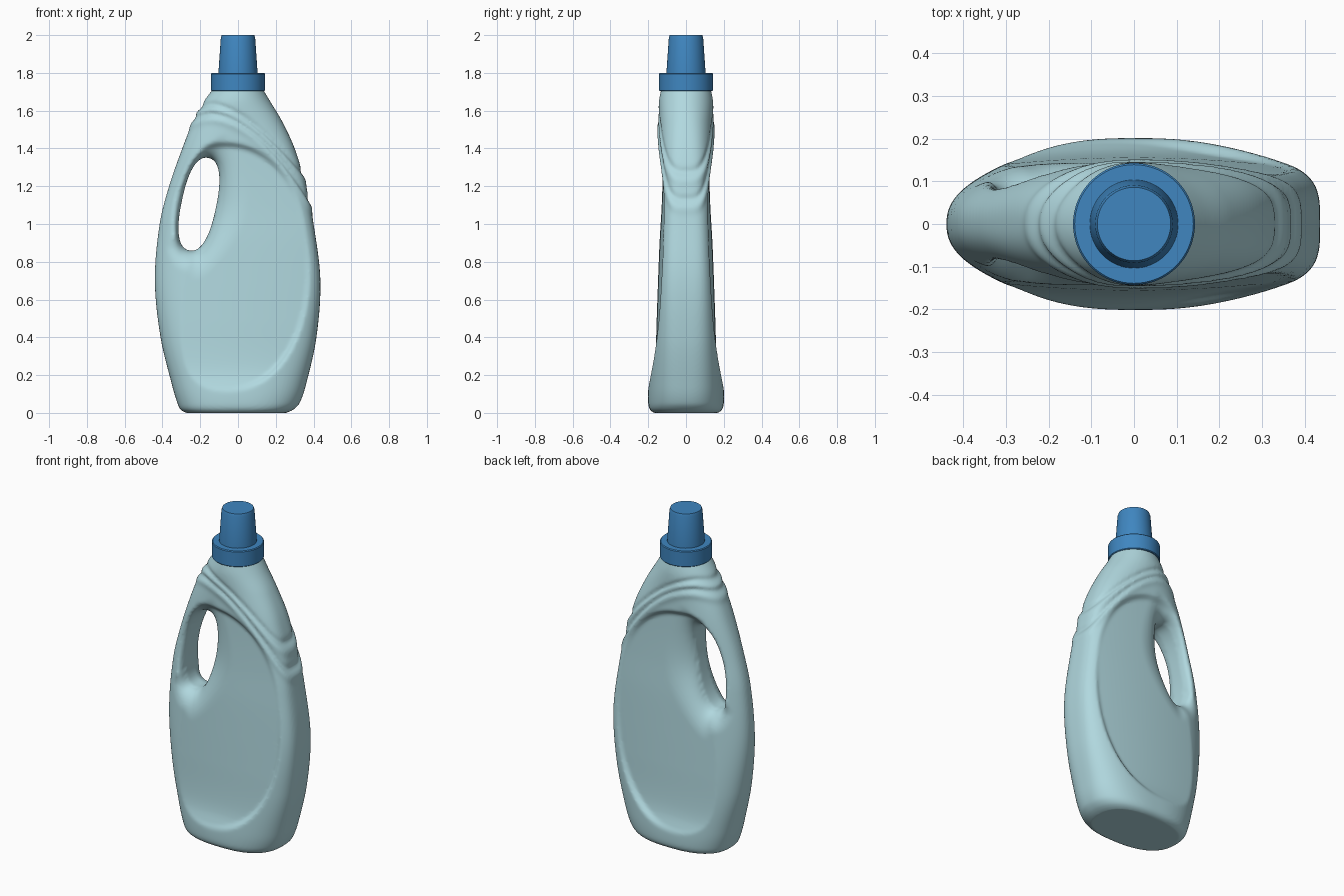
import bpy, bmesh
from math import sin, cos, pi, exp, sqrt

if "Cube" in bpy.data.objects:
    bpy.data.objects.remove(bpy.data.objects["Cube"])

# z, left x, right x, half depth, left squareness, right squareness
BODY = [
    (0.0, -.275, .255, .170, 2.5, 2.5), (.015, -.302, .29, .190, 2.5, 2.5),
    (.05, -.32, .325, .200, 2.5, 2.5), (.15, -.35, .36, .200, 2.5, 2.7),
    (.4, -.41, .415, .185, 2.4, 3.2), (.7, -.44, .436, .165, 2.3, 3.8),
    (1.0, -.415, .40, .150, 2.3, 3.8), (1.2, -.365, .36, .145, 2.3, 3.4),
    (1.4, -.295, .30, .147, 2.4, 2.8), (1.55, -.235, .23, .145, 2.2, 2.3),
    (1.65, -.18, .17, .143, 2.0, 2.0), (1.72, -.128, .128, .130, 2.0, 2.0)]
# z, half depth of the recessed side panel
PANEL = [(0, .21), (.1, .20), (.2, .173), (.3, .162), (.5, .155), (.7, .148),
         (.9, .14), (1.1, .129), (1.3, .123), (1.72, .12)]


def sample(table, z):
    """Smooth interpolation through the rows of a table."""
    n = len(table)
    i = 0
    while i < n - 2 and z > table[i + 1][0]:
        i += 1
    p, q = table[i], table[i + 1]
    o, r = table[max(i - 1, 0)], table[min(i + 2, n - 1)]
    h = q[0] - p[0]
    t = (z - p[0]) / h
    out = []
    for k in range(1, len(p)):
        m0 = (q[k] - o[k]) / (q[0] - o[0]) * h
        m1 = (r[k] - p[k]) / (r[0] - p[0]) * h
        out.append((2*t**3 - 3*t*t + 1) * p[k] + (t**3 - 2*t*t + t) * m0
                   + (3*t*t - 2*t**3) * q[k] + (t**3 - t*t) * m1)
    return out


def step(a, b, v):
    t = min(max((v - a) / (b - a), 0), 1)
    return t * t * (3 - 2 * t)


# Tilted grip hole: centre, long axis, half sizes, squareness
HX, HZ, AX, AZ, HL, HW, HN = -.207, 1.105, .204, .979, .25, .092, 2.4


def grip_pinch(x, z):
    """Thins the bottle toward the hole so the handle becomes round."""
    dx, dz = x - HX, z - HZ
    a, b = dx * AX + dz * AZ, dx * AZ - dz * AX
    rho = ((abs(a) / HL)**HN + (abs(b) / HW)**HN)**(1 / HN) + 1e-6
    dist = (rho - 1) * sqrt(a * a + b * b) / rho
    width = .05 + .12 * step(-.06, .08, b)
    if a < 0:
        width = max(width, .05 + .07 * step(-.18, -.27, a))
    t = min(max(dist / width, 0), 1)
    return .22 + .78 * sqrt(1 - (1 - t)**2)


def ridges(x, z):
    """Two swept steps across the shoulder."""
    d = abs(x + .14)
    out = 0
    for c in (1.625 - .345 * (d / .47)**1.6, 1.575 - .435 * (d / .505)**1.8):
        out += .006 * exp(-((z - c + .024) / .02)**2)
        out -= .009 * exp(-((z - c - .008) / .014)**2)
    return out


def material(name, rgb):
    m = bpy.data.materials.new(name)
    m.diffuse_color = (*rgb, 1)
    m.use_nodes = True
    m.node_tree.nodes["Principled BSDF"].inputs["Base Color"].default_value = m.diffuse_color
    return m


def loft(name, rings, mat=None):
    """Closed solid through a stack of equal rings."""
    bm = bmesh.new()
    vs = [[bm.verts.new(p) for p in ring] for ring in rings]
    n = len(vs[0])
    for lo, hi in zip(vs, vs[1:]):
        for i in range(n):
            j = (i + 1) % n
            bm.faces.new((lo[i], lo[j], hi[j], hi[i]))
    bm.faces.new(vs[0][::-1])
    bm.faces.new(vs[-1])
    bmesh.ops.recalc_face_normals(bm, faces=bm.faces)
    me = bpy.data.meshes.new(name)
    bm.to_mesh(me)
    bm.free()
    ob = bpy.data.objects.new(name, me)
    bpy.context.collection.objects.link(ob)
    if mat:
        me.materials.append(mat)
    return ob


def activate(ob):
    bpy.ops.object.select_all(action='DESELECT')
    ob.select_set(True)
    bpy.context.view_layer.objects.active = ob


# Bottle body with recessed panels, ridges and grip
SEG, ROWS = 220, 200
rings = []
for k in range(ROWS + 1):
    z = 1.72 * k / ROWS
    xl, xr, depth, nl, nr = sample(BODY, z)
    pd = sample(PANEL, z)[0]
    ring = []
    for i in range(SEG):
        c, s = cos(2 * pi * i / SEG), sin(2 * pi * i / SEG)
        n = nr if c > 0 else nl
        r = (abs(c)**n + abs(s)**n)**(-1 / n)
        x = r * c * (xr if c > 0 else -xl)
        y = r * abs(s) * depth
        q = (abs((x + .07) / .455)**2.15 + abs((z - .77) / .67)**2.15)**(1 / 2.15)
        mask = 1 - step(.94, 1.0, q)
        y += mask * (min(y, pd * (1 - .18 * (x / .4)**2)) - y)
        y *= grip_pinch(x, z)
        d = ridges(x, z)
        y = (y + d * abs(s)) * (1 if s >= 0 else -1)
        ring.append((x + d * c, y, z))
    rings.append(ring)
bottle = loft("bottle_body", rings, material("pale_blue_plastic", (.44, .69, .74)))

# Grip hole cutter
hole = []
for y in (-.3, .3):
    ring = []
    for i in range(96):
        c, s = cos(2 * pi * i / 96), sin(2 * pi * i / 96)
        r = (abs(c)**HN + abs(s)**HN)**(-1 / HN)
        a, b = r * c * HL, r * s * HW
        ring.append((HX + a * AX + b * AZ, y, HZ + a * AZ - b * AX))
    hole.append(ring)
cutter = loft("grip_cutter", hole)
cutter.hide_render = True

# Cut the hole, then even out and soften the surface
activate(bottle)
m = bottle.modifiers.new("hole", 'BOOLEAN')
m.operation, m.object, m.solver = 'DIFFERENCE', cutter, 'EXACT'
bpy.ops.object.modifier_apply(modifier=m.name)
bpy.data.objects.remove(cutter)
m = bottle.modifiers.new("even", 'REMESH')
m.mode, m.voxel_size = 'VOXEL', .0075
bpy.ops.object.modifier_apply(modifier=m.name)
m = bottle.modifiers.new("soften", 'SMOOTH')
m.factor, m.iterations = .5, 5
bpy.ops.object.modifier_apply(modifier=m.name)
bpy.ops.object.shade_smooth()

# Cap: collar and tapered top
blue = material("blue_plastic", (.05, .24, .53))


def lathe(name, profile):
    ob = loft(name, [[(r * cos(2 * pi * i / 64), r * sin(2 * pi * i / 64), z)
                      for i in range(64)] for r, z in profile], blue)
    activate(ob)
    bpy.ops.object.shade_smooth_by_angle()


lathe("cap_collar", [(.139, 1.703), (.143, 1.707), (.143, 1.795), (.139, 1.80)])
lathe("cap_top", [(.104, 1.79), (.103, 1.81), (.091, 1.985), (.086, 2.0)])
